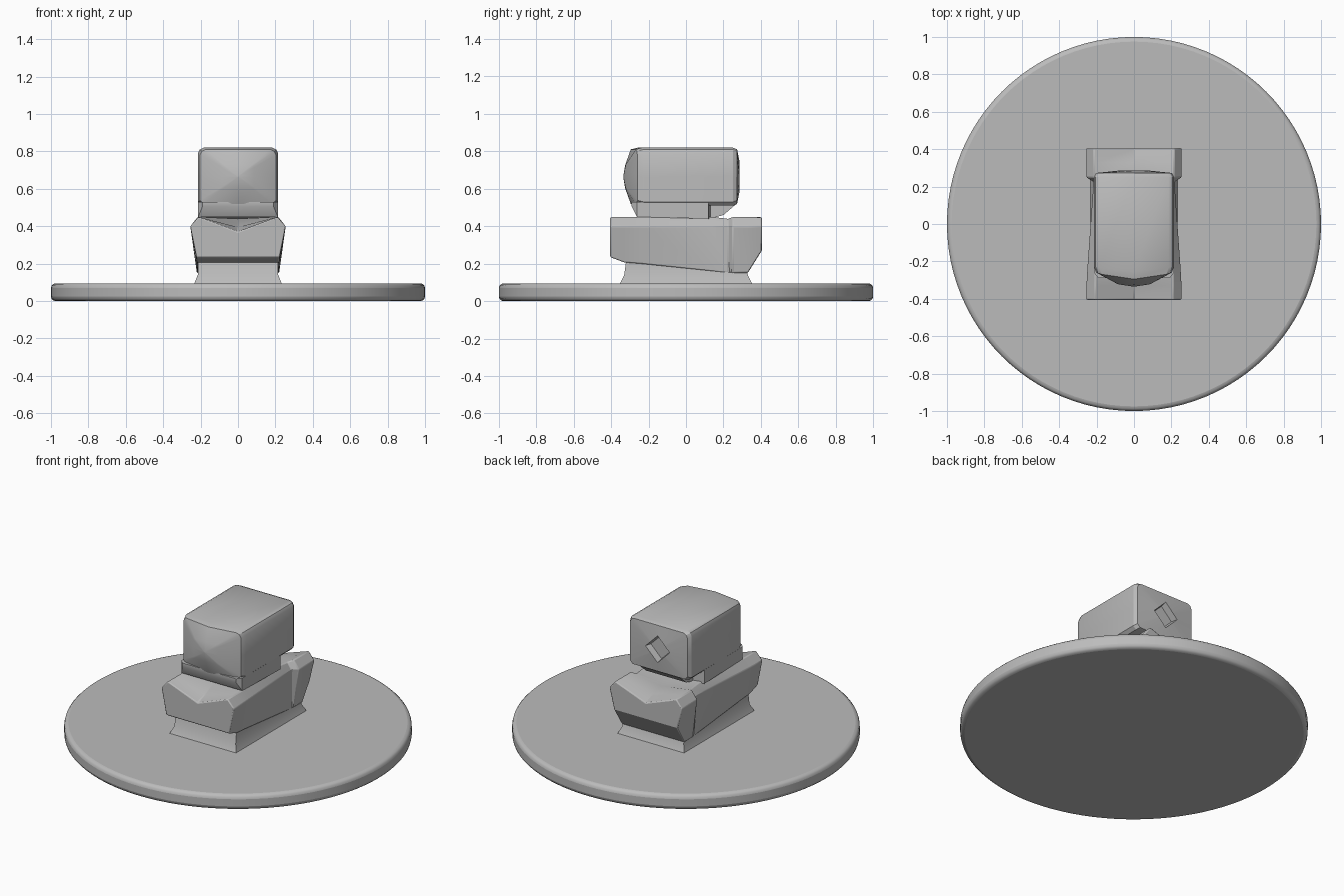
import bpy
import bmesh
import math

cube = bpy.data.objects.get("Cube")
if cube:
    bpy.data.objects.remove(cube, do_unlink=True)

grey = bpy.data.materials.new("plain_grey")
grey.use_nodes = True
COLOUR = (0.5, 0.5, 0.5, 1)
grey.diffuse_color = COLOUR
grey.node_tree.nodes["Principled BSDF"].inputs["Base Color"].default_value = COLOUR


def finish(name, bm, bevel=0.0, segments=2, angle=30):
    """Turn a bmesh into a shaded object with an optional rounded edge."""
    bmesh.ops.remove_doubles(bm, verts=bm.verts, dist=0.0005)
    bmesh.ops.recalc_face_normals(bm, faces=bm.faces)
    mesh = bpy.data.meshes.new(name)
    bm.to_mesh(mesh)
    bm.free()
    mesh.materials.append(grey)
    obj = bpy.data.objects.new(name, mesh)
    bpy.context.collection.objects.link(obj)
    if bevel:
        mod = obj.modifiers.new("round_edges", "BEVEL")
        mod.width = bevel
        mod.segments = segments
        mod.limit_method = "ANGLE"
        mod.angle_limit = math.radians(35)
    bpy.ops.object.select_all(action="DESELECT")
    obj.select_set(True)
    bpy.context.view_layer.objects.active = obj
    bpy.ops.object.shade_smooth_by_angle(angle=math.radians(angle))
    return obj


def mirrored(half):
    """Close a right-hand outline, running top centre to bottom centre."""
    return half + [(-x, y, z) for x, y, z in half[-2:0:-1]]


def loft(name, rings, **options):
    """Skin a row of equal rings and cap both ends."""
    bm = bmesh.new()
    rows = [[bm.verts.new(p) for p in ring] for ring in rings]
    n = len(rows[0])
    for a, b in zip(rows, rows[1:]):
        for i in range(n):
            j = (i + 1) % n
            bm.faces.new((a[i], a[j], b[j], b[i]))
    bm.faces.new(rows[0])
    bm.faces.new(rows[-1])
    return finish(name, bm, **options)


# Round base disc
bm = bmesh.new()
bmesh.ops.create_cone(bm, cap_ends=True, segments=96, radius1=1, radius2=1, depth=0.095)
bmesh.ops.translate(bm, verts=bm.verts, vec=(0, 0, 0.0475))
finish("base_disc", bm, bevel=0.025, segments=3)

# Flared plinth under the body: half width, half length, height
plinth = [(0.235, 0.355, 0.09), (0.215, 0.33, 0.14), (0.213, 0.315, 0.25)]
loft("plinth", [[(x, -y, z), (x, y, z), (-x, y, z), (-x, -y, z)] for x, y, z in plinth])

# Body with a V groove in the top at both ends:
# y, groove height, top width, top height, middle width, bottom width, bottom height
body = [
    (-0.405, 0.37, 0.21, 0.45, 0.255, 0.222, 0.235),
    (-0.33, 0.395, 0.21, 0.45, 0.255, 0.22, 0.207),
    (-0.24, 0.44, 0.21, 0.45, 0.25, 0.22, 0.20),
    (0.14, 0.44, 0.19, 0.45, 0.222, 0.218, 0.16),
    (0.225, 0.42, 0.19, 0.44, 0.216, 0.215, 0.15),
    (0.25, 0.42, 0.215, 0.45, 0.255, 0.217, 0.15),
    (0.33, 0.40, 0.215, 0.45, 0.255, 0.22, 0.15),
    (0.405, 0.37, 0.215, 0.45, 0.255, 0.222, 0.27),
]
loft("body", [mirrored([(0, y, zv), (wt, y, zt), (wm, y, 0.40), (wb, y, zb), (0, y, zb)])
              for y, zv, wt, zt, wm, wb, zb in body], bevel=0.006)

# Neck that joins body and head: y, half width, bottom height
neck = [(-0.29, 0.19, 0.505), (-0.262, 0.213, 0.45), (0.12, 0.213, 0.44),
        (0.13, 0.14, 0.44), (0.20, 0.14, 0.46), (0.27, 0.14, 0.52)]
loft("neck", [mirrored([(0, y, 0.53), (w, y, 0.53), (w, y, zb), (0, y, zb)])
              for y, w, zb in neck])

# Head with a domed front and a diamond socket in the back
MID, WIDE, TALL = 0.665, 0.215, 0.155
outline = [(0, TALL), (0.185, TALL), (0.205, 0.145), (WIDE, 0.125),
           (WIDE, 0), (WIDE, -0.135), (0.195, -TALL), (0, -TALL)]


def head_ring(y, scale, bulge=0.0):
    return mirrored([(x * scale, y - bulge * (1 - (x * scale / WIDE) ** 2), MID + z * scale)
                     for x, z in outline])


def diamond_ring(y, radius):
    return mirrored([(x * radius / (x + abs(z)), y, MID + z * radius / (x + abs(z)))
                     for x, z in outline])


loft("head", [
    head_ring(-0.335, 0.01),
    head_ring(-0.305, 0.4, 0.02),
    head_ring(-0.255, 0.94, 0.04),
    head_ring(-0.225, 1, 0.03),
    head_ring(0.25, 1),
    head_ring(0.273, 0.94),
    diamond_ring(0.285, 0.085),
    diamond_ring(0.245, 0.075),
], angle=28)
